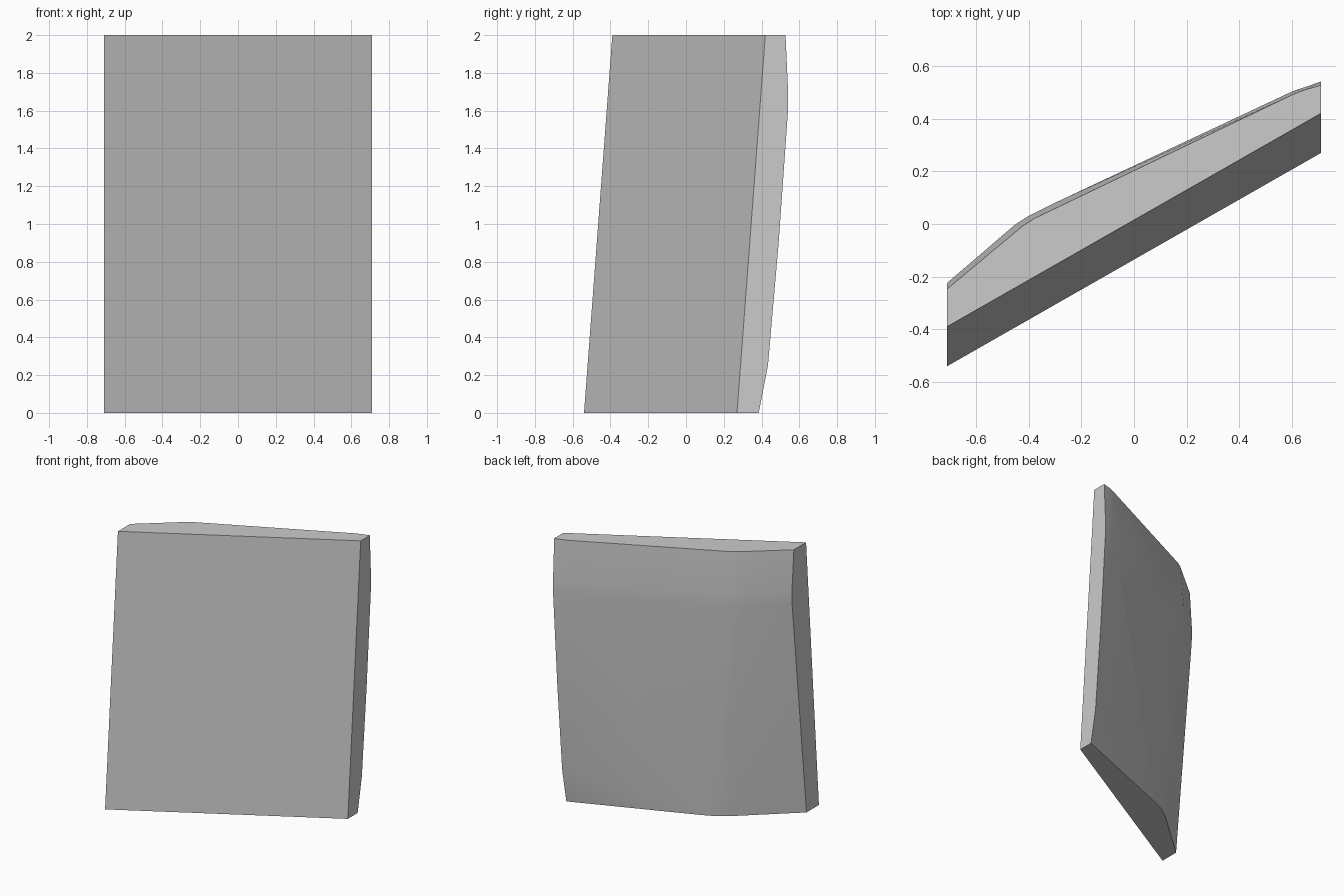
import bpy, bmesh, math

if "Cube" in bpy.data.objects:
    bpy.data.objects.remove(bpy.data.objects["Cube"])

# Flat, leaning, turned front plane
def front_y(x, z):
    return 0.5704 * x - 0.135 + 0.075 * z

# Thickness behind the front plane: height -> (x, thickness)
rows = {
    0.0: [(-0.71, .145), (-0.33, .265), (-0.25, .277), (-0.15, .266), (0.71, .115)],
    0.25: [(-0.71, .152), (-0.27, .278), (0.0, .245), (0.71, .145)],
    0.9: [(-0.71, .171), (-0.36, .273), (0.71, .153)],
    1.6: [(-0.71, .193), (-0.45, .267), (-0.40, .270), (-0.3, .263), (0.6, .173), (0.71, .150)],
    1.7: [(-0.71, .188), (-0.45, .263), (-0.40, .266), (-0.3, .259), (0.6, .168), (0.71, .143)],
    2.0: [(-0.71, .143), (-0.42, .219), (-0.38, .222), (0.6, .133), (0.65, .124), (0.71, .107)],
}

# Slab as the convex envelope of the front rectangle and bulging back
bm = bmesh.new()
for x in (-0.71, 0.71):
    for z in (0, 2):
        bm.verts.new((x, front_y(x, z), z))
for z, pts in rows.items():
    for x, t in pts:
        bm.verts.new((x, front_y(x, z) + t, z))
bmesh.ops.convex_hull(bm, input=bm.verts[:])
bmesh.ops.delete(bm, geom=[v for v in bm.verts if not v.link_faces], context='VERTS')
bmesh.ops.dissolve_limit(bm, angle_limit=math.radians(0.5), verts=bm.verts[:], edges=bm.edges[:])
bmesh.ops.recalc_face_normals(bm, faces=bm.faces[:])
mesh = bpy.data.meshes.new("curved_slab")
bm.to_mesh(mesh)
bm.free()

slab = bpy.data.objects.new("curved_slab", mesh)
bpy.context.collection.objects.link(slab)
bpy.context.view_layer.objects.active = slab
slab.select_set(True)
bpy.ops.object.shade_smooth_by_angle(angle=math.radians(30))
